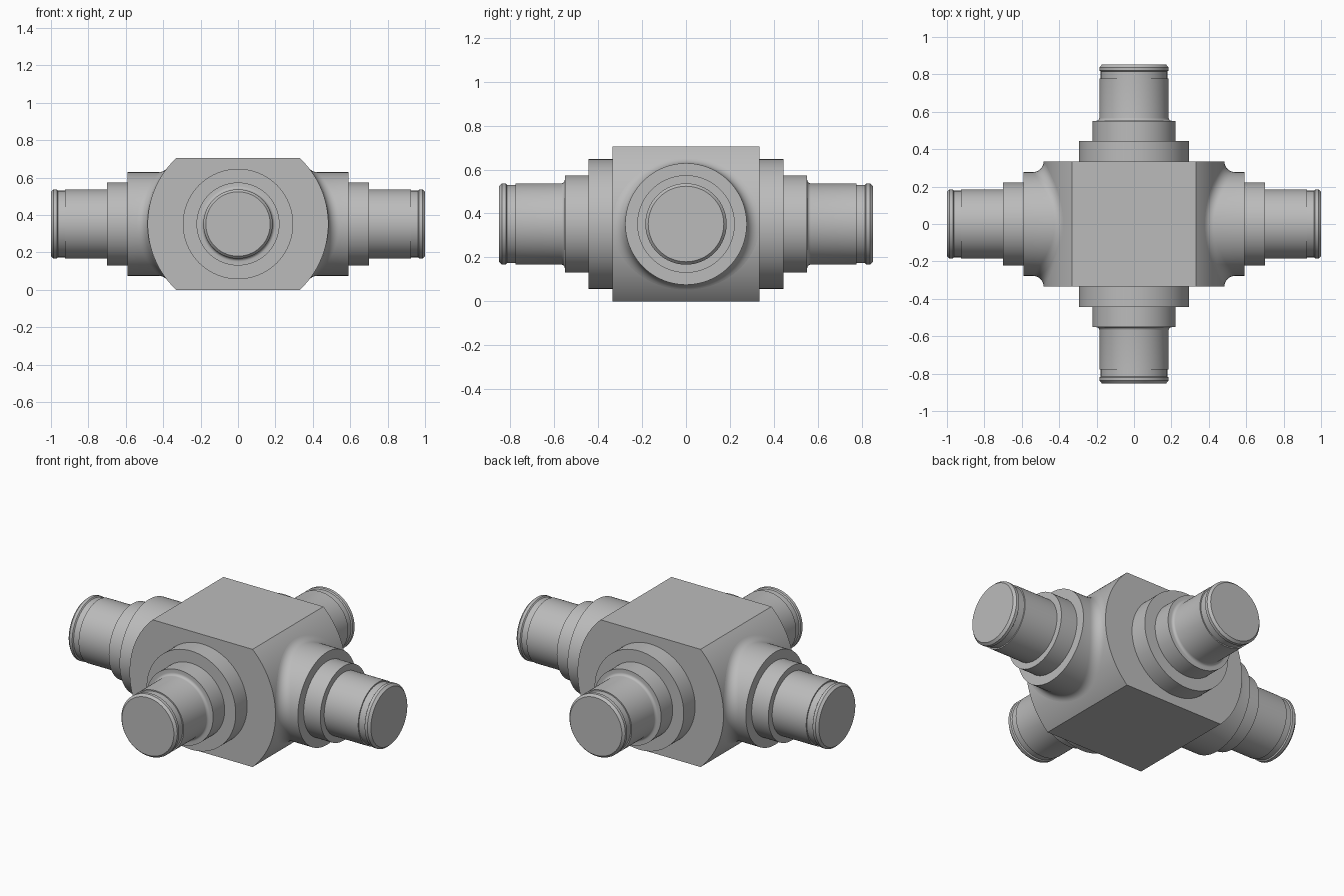
import bpy, bmesh
from math import sin, cos, pi, sqrt, asin, radians
from mathutils import Vector, Matrix

SEG = 96
MID = 0.352                 # height of the arm axes, and half the body height
BODY_R, BODY_Y = 0.483, 0.335
BOSS_R = 0.277              # widest step of the side arms
BLEND = BODY_Y - BOSS_R     # rolling radius where side arms meet the body

if "Cube" in bpy.data.objects:
    bpy.data.objects.remove(bpy.data.objects["Cube"], do_unlink=True)

grey = bpy.data.materials.new("steel grey")
grey.use_nodes = True
GREY = (0.5, 0.5, 0.5, 1)
grey.diffuse_color = GREY
grey.node_tree.nodes["Principled BSDF"].inputs["Base Color"].default_value = GREY


def finish(name, bm, turn=0):
    """Turn a bmesh into a placed, smooth-shaded object."""
    bmesh.ops.recalc_face_normals(bm, faces=bm.faces)
    bm.transform(Matrix.Translation((0, 0, MID)) @ Matrix.Rotation(turn, 4, 'Z'))
    mesh = bpy.data.meshes.new(name)
    bm.to_mesh(mesh)
    bm.free()
    mesh.materials.append(grey)
    obj = bpy.data.objects.new(name, mesh)
    bpy.context.collection.objects.link(obj)
    bpy.ops.object.select_all(action='DESELECT')
    obj.select_set(True)
    bpy.context.view_layer.objects.active = obj
    bpy.ops.object.shade_smooth_by_angle(angle=radians(30))


def ring(x, r):
    return [Vector((x, r * cos(2 * pi * i / SEG), r * sin(2 * pi * i / SEG)))
            for i in range(SEG)]


def blend_rings(steps=8):
    """Rings of a rolling-ball blend from the rounded body to the arm."""
    rings = [[] for _ in range(steps + 1)]
    for i in range(SEG):
        a = 2 * pi * i / SEG
        y, z = (BOSS_R + BLEND) * cos(a), (BOSS_R + BLEND) * sin(a)
        ball = Vector((sqrt((BODY_R + BLEND) ** 2 - z * z), y, z))
        to_body = Vector((-ball.x, 0, -z)).normalized()
        to_arm = Vector((0, -cos(a), -sin(a)))
        for k, row in enumerate(rings):
            row.append(ball + BLEND * to_body.slerp(to_arm, k / steps))
    return rings


def arm(name, rings, turn):
    """Skin the rings along +x, cap the tip, then turn about z."""
    bm = bmesh.new()
    rows = [[bm.verts.new(p) for p in r] for r in rings]
    for a, b in zip(rows, rows[1:]):
        for i in range(SEG):
            j = (i + 1) % SEG
            bm.faces.new((a[i], a[j], b[j], b[i]))
    bm.faces.new(rows[-1])
    finish(name, bm, turn)


def tip(end):
    """Retaining groove and bevelled collar at the end of a journal."""
    return [(end - 0.075, 0.185), (end - 0.075, 0.178), (end - 0.037, 0.178),
            (end - 0.032, 0.185), (end - 0.014, 0.185), (end, 0.172)]


# Body: cylinder along y with flat top and bottom
limit = asin(MID / BODY_R)
outline = []
for side in (0, pi):
    outline += [side - limit + 2 * limit * i / 48 for i in range(49)]
bm = bmesh.new()
front = bm.faces.new([bm.verts.new((BODY_R * cos(a), -BODY_Y, BODY_R * sin(a)))
                      for a in outline])
out = bmesh.ops.extrude_face_region(bm, geom=[front], use_keep_orig=True)
moved = [v for v in out["geom"] if isinstance(v, bmesh.types.BMVert)]
bmesh.ops.translate(bm, verts=moved, vec=(0, 2 * BODY_Y, 0))
finish("body", bm)

# Side arms: blended into the body, stepped down to the journal
side_steps = [(0.59, BOSS_R), (0.59, 0.222), (0.70, 0.222), (0.70, 0.185)] + tip(1.0)
side_rings = blend_rings() + [ring(x, r) for x, r in side_steps]
arm("left_arm", side_rings, 0)
arm("right_arm", side_rings, pi)

# Front and back arms: wider flange, small fillet at the journal root
cove = [(0.568 - 0.016 * cos(t * pi / 8), 0.201 - 0.016 * sin(t * pi / 8))
        for t in range(5)]
end_steps = [(BODY_Y, 0.295), (0.443, 0.295), (0.443, 0.222), (0.552, 0.222)]
end_rings = [ring(x, r) for x, r in end_steps + cove + tip(0.852)]
arm("back_arm", end_rings, pi / 2)
arm("front_arm", end_rings, -pi / 2)
